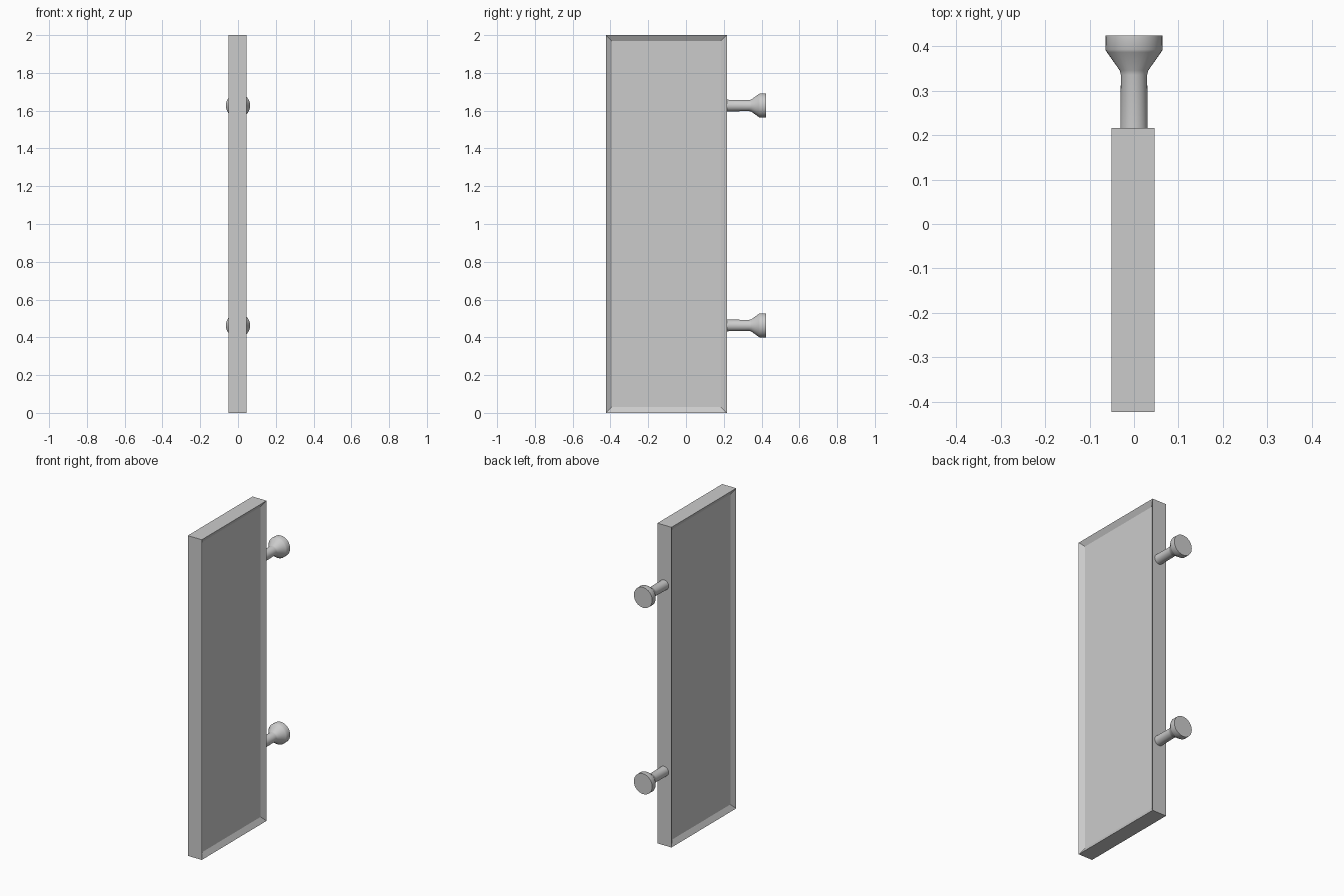
import bpy, bmesh, math
from mathutils import Matrix, Vector

if "Cube" in bpy.data.objects:
    bpy.data.objects.remove(bpy.data.objects["Cube"])

X0, X1 = -0.051, 0.046
Y0, Y1 = -0.423, 0.216
BORDER, DEPTH = 0.045, 0.019


def finish(bm, name):
    bmesh.ops.recalc_face_normals(bm, faces=bm.faces)
    me = bpy.data.meshes.new(name)
    bm.to_mesh(me)
    bm.free()
    ob = bpy.data.objects.new(name, me)
    bpy.context.collection.objects.link(ob)
    return ob


# Framed panel: box with a recessed field on both broad sides
bm = bmesh.new()
size = Matrix.Diagonal((X1 - X0, Y1 - Y0, 2, 1))
place = Matrix.Translation(((X0 + X1) / 2, (Y0 + Y1) / 2, 1))
bmesh.ops.create_cube(bm, size=1, matrix=place @ size)
bm.normal_update()
for face in [f for f in bm.faces if abs(f.normal.x) > 0.9]:
    inward = -face.normal.copy()
    bmesh.ops.inset_individual(bm, faces=[face], thickness=BORDER)
    bmesh.ops.translate(bm, verts=face.verts, vec=inward * DEPTH)
finish(bm, "panel")


# Flared peg: (radius, y) profile spun round the y axis
PROFILE = [(0, Y1 - 0.01), (0.031, Y1 - 0.01), (0.0295, 0.335), (0.032, 0.345),
           (0.061, 0.386), (0.0645, 0.392), (0.0635, 0.424), (0, 0.424)]


def peg(name, z):
    bm = bmesh.new()
    vs = [bm.verts.new((r, y, z)) for r, y in PROFILE]
    es = [bm.edges.new(p) for p in zip(vs, vs[1:])]
    bmesh.ops.spin(bm, geom=vs + es, cent=Vector((0, 0, z)), axis=(0, 1, 0),
                   angle=math.tau, steps=32)
    bmesh.ops.remove_doubles(bm, verts=bm.verts, dist=1e-5)
    ob = finish(bm, name)
    bpy.ops.object.select_all(action='DESELECT')
    ob.select_set(True)
    bpy.context.view_layer.objects.active = ob
    bpy.ops.object.shade_smooth_by_angle(angle=math.radians(40))


for name, z in (("lower_peg", 0.463), ("upper_peg", 1.627)):
    peg(name, z)
